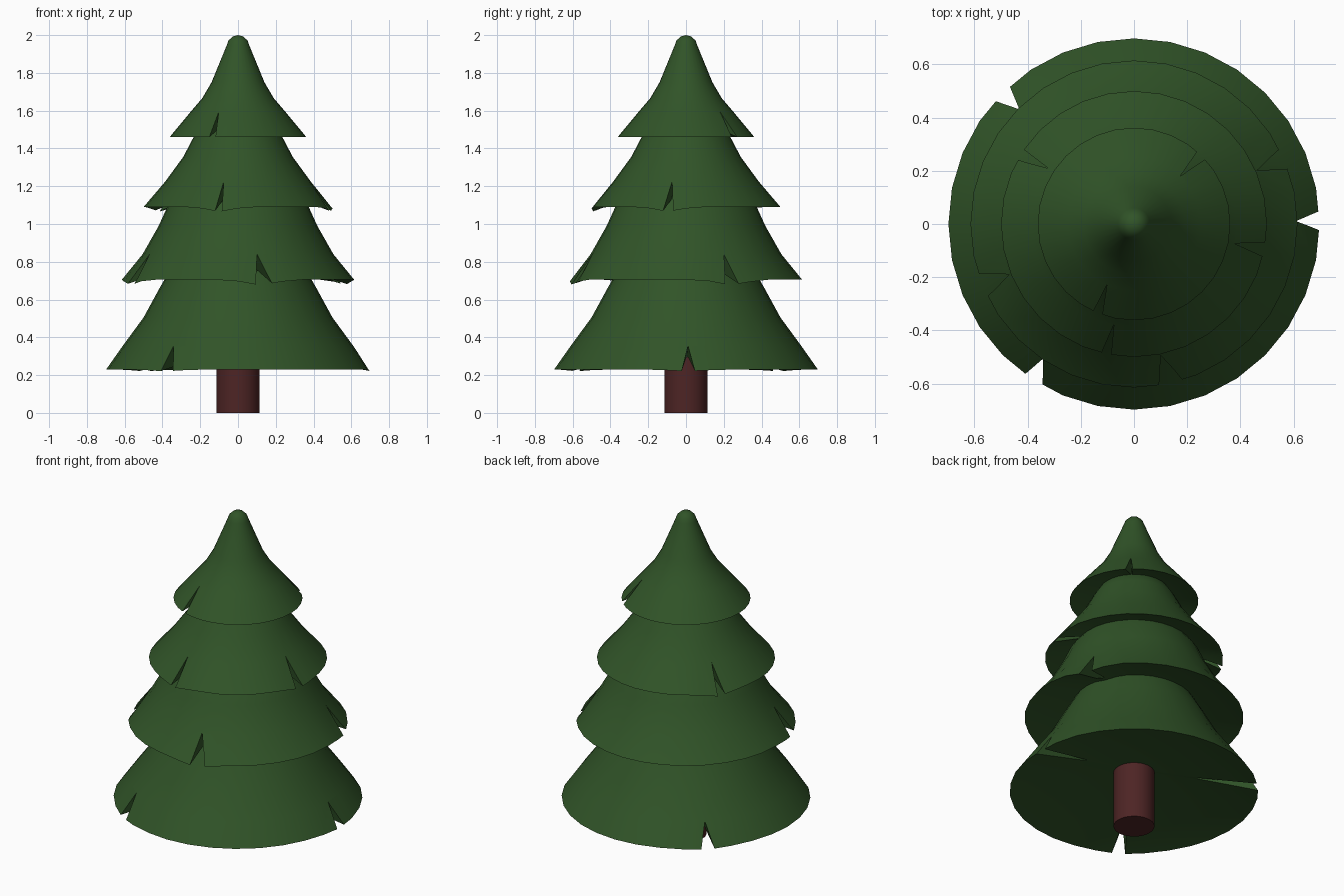
import bpy, bmesh
from math import sin, cos, radians, tau
from mathutils import Vector

cube = bpy.data.objects.get("Cube")
if cube:
    bpy.data.objects.remove(cube)

SIDES = 32


def make_material(name, color):
    mat = bpy.data.materials.new(name)
    mat.use_nodes = True
    mat.diffuse_color = (*color, 1)
    mat.node_tree.nodes["Principled BSDF"].inputs["Base Color"].default_value = (*color, 1)
    return mat


def make_object(name, bm, mat=None):
    bmesh.ops.recalc_face_normals(bm, faces=bm.faces)
    mesh = bpy.data.meshes.new(name)
    bm.to_mesh(mesh)
    bm.free()
    obj = bpy.data.objects.new(name, mesh)
    bpy.context.collection.objects.link(obj)
    if mat:
        mesh.materials.append(mat)
    return obj


def select_only(obj):
    bpy.ops.object.select_all(action="DESELECT")
    obj.select_set(True)
    bpy.context.view_layer.objects.active = obj


def polar(r, degrees, z):
    a = radians(degrees)
    return Vector((r * cos(a), r * sin(a), z))


def lathe(profile):
    """Closed solid of revolution; the first and last points lie on the axis."""
    bm = bmesh.new()
    start = bm.verts.new((0, 0, profile[0][1]))
    end = bm.verts.new((0, 0, profile[-1][1]))
    rings = [[bm.verts.new(polar(r, 360 * i / SIDES, z)) for i in range(SIDES)]
             for r, z in profile[1:-1]]
    for i in range(SIDES):
        j = (i + 1) % SIDES
        bm.faces.new((start, rings[0][i], rings[0][j]))
        bm.faces.new((end, rings[-1][i], rings[-1][j]))
        for low, high in zip(rings, rings[1:]):
            bm.faces.new((low[i], low[j], high[j], high[i]))
    return bm, rings


def notch_cutter(bm, rim, tip, rise, notch):
    """Wedge whose inner edge runs from under the tier to its outer face."""
    mid, side_a, side_b = notch
    r, z = rim
    inner = polar(r * 0.45, mid, z + rise * 0.55)
    outer = polar(tip[0], mid, tip[1])
    pivot = (inner + outer) / 2
    ends = [pivot + (polar(r, a, z - 0.015) - pivot) * 1.7 for a in (side_a, side_b)]
    verts = [bm.verts.new(p) for p in (inner, outer, *ends)]
    for skip in range(4):
        bm.faces.new([v for k, v in enumerate(verts) if k != skip])


def make_tier(name, outline, rise, sag, notches, mat):
    rim = outline[0]
    bm, rings = lathe([(0, rim[1] + rise)] + outline)
    # The rim droops a little beside each notch
    for i, v in enumerate(rings[0]):
        gap = min(abs((360 * i / SIDES - n[0] + 180) % 360 - 180) for n in notches)
        v.co.z -= sag * max(0, 1 - gap / 16)
    tier = make_object(name, bm, mat)
    bm = bmesh.new()
    for notch in notches:
        notch_cutter(bm, rim, outline[1], rise, notch)
    cutter = make_object(name + "_cutter", bm)
    cutter.hide_render = True
    mod = tier.modifiers.new("notches", "BOOLEAN")
    mod.operation = "DIFFERENCE"
    mod.solver = "EXACT"
    mod.object = cutter
    select_only(tier)
    bpy.ops.object.modifier_apply(modifier=mod.name)
    bpy.data.objects.remove(cutter)
    bpy.ops.object.shade_smooth_by_angle(angle=radians(35))


green = make_material("needle_green", (0.03, 0.088, 0.021))
brown = make_material("bark_brown", (0.075, 0.018, 0.018))

# Trunk
bm, _ = lathe([(0, 0), (0.115, 0), (0.115, 0.5), (0, 0.5)])
trunk = make_object("trunk", bm, brown)
select_only(trunk)
bpy.ops.object.shade_smooth_by_angle(angle=radians(35))

# Needle tiers: outline from rim to top, underside rise, droop,
# notches as (tip angle, rim angle, rim angle)
make_tier("bottom_tier",
          [(0.698, 0.23), (0.61, 0.355), (0.5, 0.505), (0.41, 0.67), (0.3, 0.86), (0, 0.95)],
          0.14, 0.01, [(1, -2, 4), (135, 132, 138.5), (236, 234, 240.5)], green)
make_tier("lower_middle_tier",
          [(0.615, 0.705), (0.505, 0.84), (0.42, 0.99), (0.37, 1.1), (0.28, 1.22), (0, 1.3)],
          0.18, 0.03, [(23.5, 20, 27), (202, 198, 206), (281.5, 279, 287)], green)
make_tier("upper_middle_tier",
          [(0.5, 1.09), (0.385, 1.225), (0.29, 1.355), (0.235, 1.46), (0.17, 1.56), (0, 1.63)],
          0.17, 0.025, [(147, 146, 151), (258.7, 256, 260), (349, 346, 352)], green)
make_tier("top_tier",
          [(0.362, 1.46), (0.25, 1.595), (0.19, 1.665), (0.14, 1.75), (0.06, 1.945),
           (0.05, 1.972), (0.028, 1.993), (0, 2)],
          0.13, 0, [(46, 42, 49), (246, 245, 251)], green)
